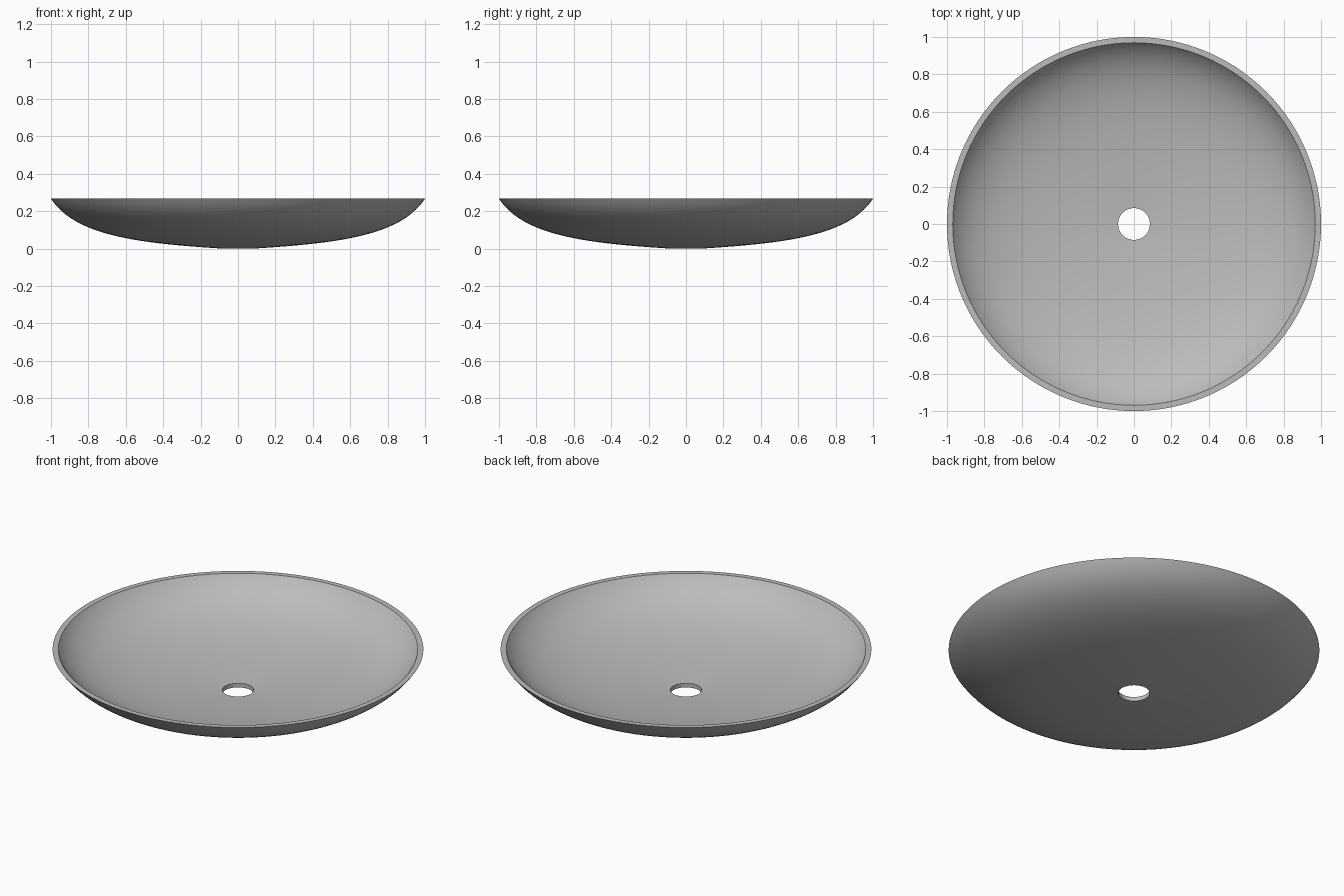
import bpy
import bmesh
import math
from mathutils import Vector
from mathutils.geometry import interpolate_bezier

HOLE_RADIUS = 0.085
RIM_HEIGHT = 0.267
THICKNESS = 0.025
SEGMENTS = 128

cube = bpy.data.objects.get("Cube")
if cube:
    bpy.data.objects.remove(cube, do_unlink=True)


def make_material(name, colour):
    mat = bpy.data.materials.new(name)
    mat.use_nodes = True
    mat.diffuse_color = colour
    mat.node_tree.nodes["Principled BSDF"].inputs["Base Color"].default_value = colour
    return mat


def offset_profile(points, distance):
    """Shift a profile inward, ending on the drain wall and the flat rim."""
    shifted = []
    for i, p in enumerate(points):
        tangent = (points[min(i + 1, len(points) - 1)] - points[max(i - 1, 0)]).normalized()
        shifted.append(p + Vector((-tangent.z, 0, tangent.x)) * distance)
    shifted[0].x = HOLE_RADIUS
    # Slide the last point along the wall up to rim height
    last = (points[-1] - points[-2]).normalized()
    shifted[-1] += last * ((RIM_HEIGHT - shifted[-1].z) / last.z)
    return shifted


# Outer wall, flat rim, inner wall and drain hole as one closed profile
outer = interpolate_bezier(
    Vector((HOLE_RADIUS, 0, 0)), Vector((0.55, 0, 0.03)),
    Vector((0.87, 0, 0.07)), Vector((1, 0, RIM_HEIGHT)), 28)
outer = [Vector(p) for p in outer]
profile = outer + offset_profile(outer, THICKNESS)[::-1]

# Revolve the profile into the basin
bm = bmesh.new()
verts = [bm.verts.new(p) for p in profile]
edges = [bm.edges.new((v, verts[(i + 1) % len(verts)])) for i, v in enumerate(verts)]
bmesh.ops.spin(bm, geom=verts + edges, cent=(0, 0, 0), axis=(0, 0, 1),
               angle=math.tau, steps=SEGMENTS, use_merge=True)
bmesh.ops.remove_doubles(bm, verts=bm.verts[:], dist=0.0001)
bmesh.ops.recalc_face_normals(bm, faces=bm.faces[:])

mesh = bpy.data.meshes.new("basin_bowl")
bm.to_mesh(mesh)
bm.free()
mesh.materials.append(make_material("light_grey", (0.5, 0.5, 0.5, 1)))
basin = bpy.data.objects.new("basin_bowl", mesh)
bpy.context.collection.objects.link(basin)

# Smooth walls with crisp rim and drain edges
bpy.ops.object.select_all(action="DESELECT")
basin.select_set(True)
bpy.context.view_layer.objects.active = basin
bpy.ops.object.shade_smooth_by_angle(angle=math.radians(30))
